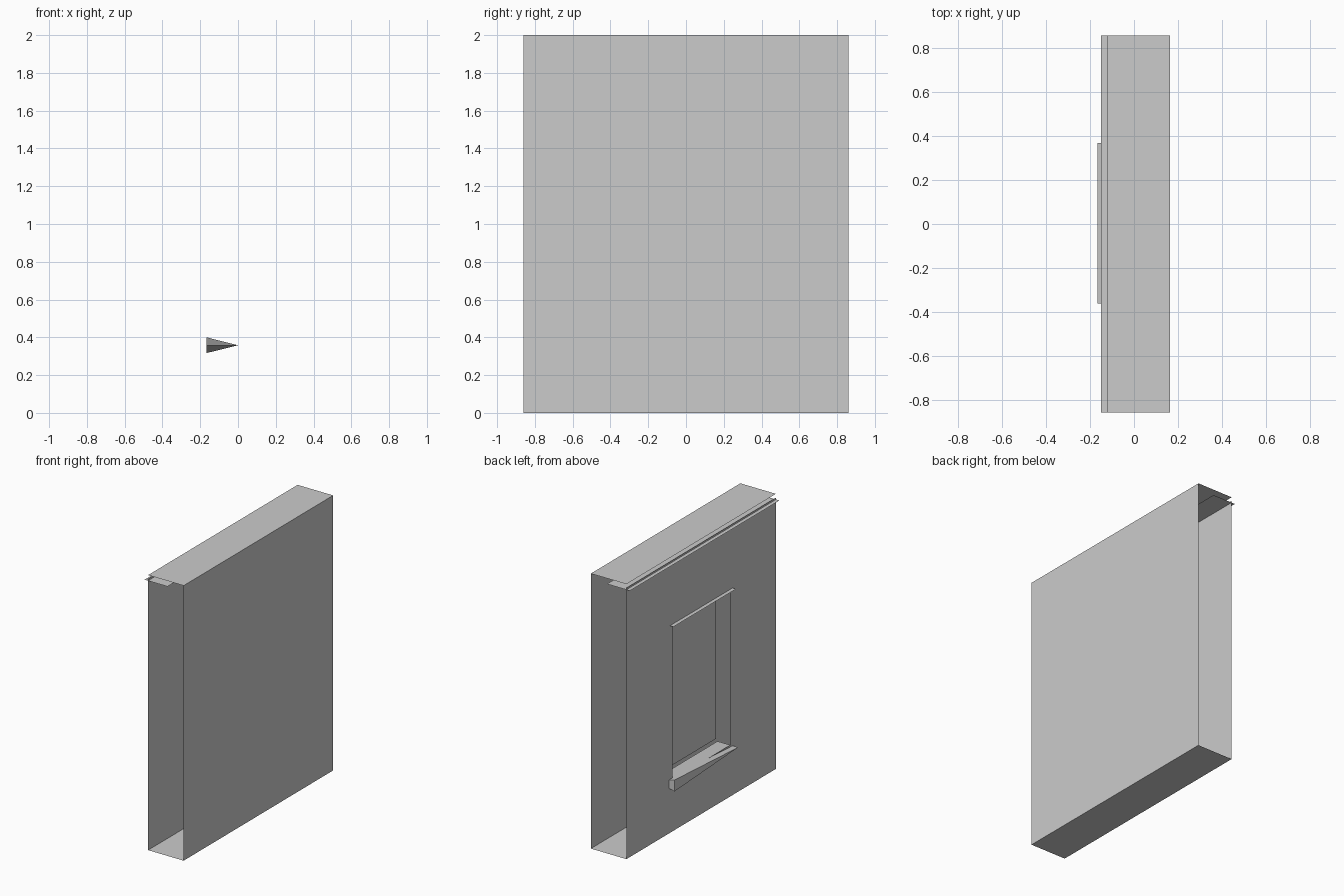
import bpy, bmesh

if "Cube" in bpy.data.objects:
    bpy.data.objects.remove(bpy.data.objects["Cube"])

Y = 0.859            # half length of the wall
XB, XF = 0.164, -0.122   # closed side and window side


def make(name, verts, faces):
    me = bpy.data.meshes.new(name)
    me.from_pydata(verts, [], faces)
    me.update()
    ob = bpy.data.objects.new(name, me)
    bpy.context.collection.objects.link(ob)
    return ob


def flat(name, x0, x1, y, z):
    """Horizontal sheet."""
    return make(name, [(x0, -y, z), (x1, -y, z), (x1, y, z), (x0, y, z)], [(0, 1, 2, 3)])


def upright(name, x, y, z0, z1, facing=1):
    """Vertical sheet across y, facing +x or -x."""
    f = (0, 1, 2, 3)
    return make(name, [(x, -y, z0), (x, y, z0), (x, y, z1), (x, -y, z1)],
                [f if facing > 0 else f[::-1]])


# Shell sheets, open at both ends
upright("plain_wall", XB, Y, 0, 2)
flat("top_sheet", XF, XB, Y, 2.0)
flat("bottom_sheet", XF, XB, Y, 0.0)
flat("ledge", -0.15, 0.034, Y, 1.959)

# Window wall: a 3 x 3 grid without its middle cell
ys = (-Y, -0.33, 0.33, Y)
zs = (0, 0.374, 1.485, 1.972)
verts = [(XF, y, z) for z in zs for y in ys]
faces = []
for r in range(3):
    for c in range(3):
        if (r, c) != (1, 1):
            i = r * 4 + c
            faces.append((i, i + 4, i + 5, i + 1))
make("window_wall", verts, faces)

# Window parts
upright("window_pane", -0.027, 0.305, 0.405, 1.485, -1)
flat("lintel", -0.15, 0.0, 0.36, 1.506)

# Sill: wedge that thins to a flat edge at one end
make("sill",
     [(-0.166, 0.37, 0.40), (-0.166, 0.37, 0.317), (-0.166, -0.362, 0.358),
      (0, 0.37, 0.358), (0, -0.362, 0.358)],
     [(0, 3, 1), (0, 1, 2), (0, 2, 4, 3), (1, 3, 4, 2)])
